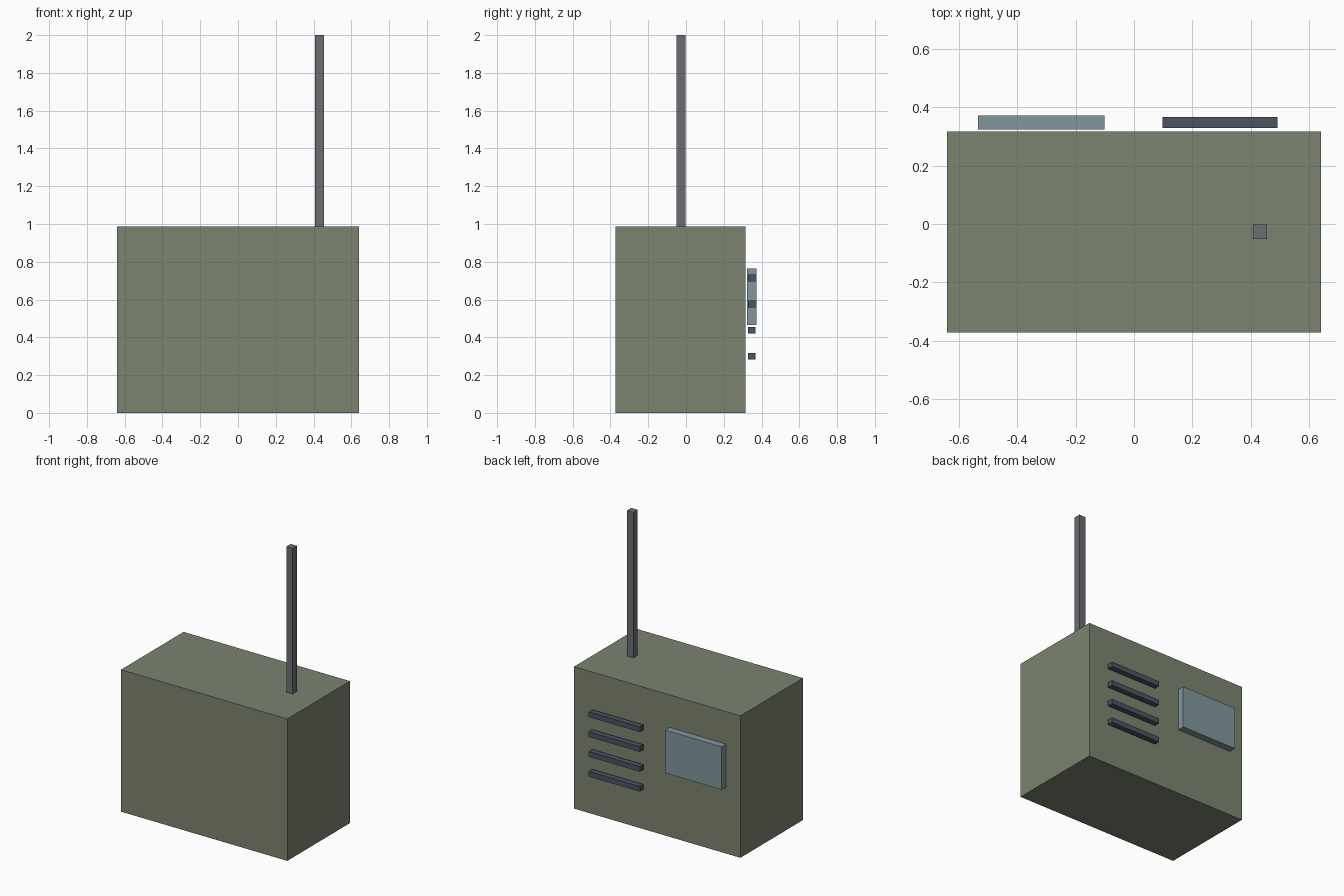
import bpy
from mathutils import Matrix, Vector
import bmesh

if "Cube" in bpy.data.objects:
    bpy.data.objects.remove(bpy.data.objects["Cube"])


def material(name, rgb):
    mat = bpy.data.materials.new(name)
    mat.diffuse_color = (*rgb, 1.0)
    mat.use_nodes = True
    mat.node_tree.nodes["Principled BSDF"].inputs["Base Color"].default_value = mat.diffuse_color
    return mat


def box(name, lo, hi, mat):
    """Axis-aligned box between two corners."""
    lo, hi = Vector(lo), Vector(hi)
    mesh = bpy.data.meshes.new(name)
    bm = bmesh.new()
    placement = Matrix.Translation((lo + hi) / 2) @ Matrix.Diagonal((*(hi - lo), 1.0))
    bmesh.ops.create_cube(bm, size=1.0, matrix=placement)
    bm.to_mesh(mesh)
    bm.free()
    mesh.materials.append(mat)
    obj = bpy.data.objects.new(name, mesh)
    bpy.context.collection.objects.link(obj)
    return obj


olive = material("olive", (0.20, 0.23, 0.16))
glass = material("pale_glass", (0.22, 0.31, 0.33))
dark = material("dark_slat", (0.07, 0.09, 0.115))
metal = material("grey_metal", (0.145, 0.155, 0.17))

# Casing
box("casing", (-0.64, -0.372, 0.0), (0.64, 0.316, 0.987), olive)

# Antenna standing on the casing
box("antenna", (0.407, -0.051, 0.988), (0.456, -0.002, 2.0), metal)

# Display panel on the back face
box("display_panel", (-0.535, 0.323, 0.466), (-0.101, 0.372, 0.765), glass)

# Speaker slats beside the display
for i in range(4):
    z = 0.30 + 0.138 * i
    box(f"speaker_slat_{i + 1}", (0.098, 0.328, z - 0.018), (0.492, 0.367, z + 0.018), dark)
